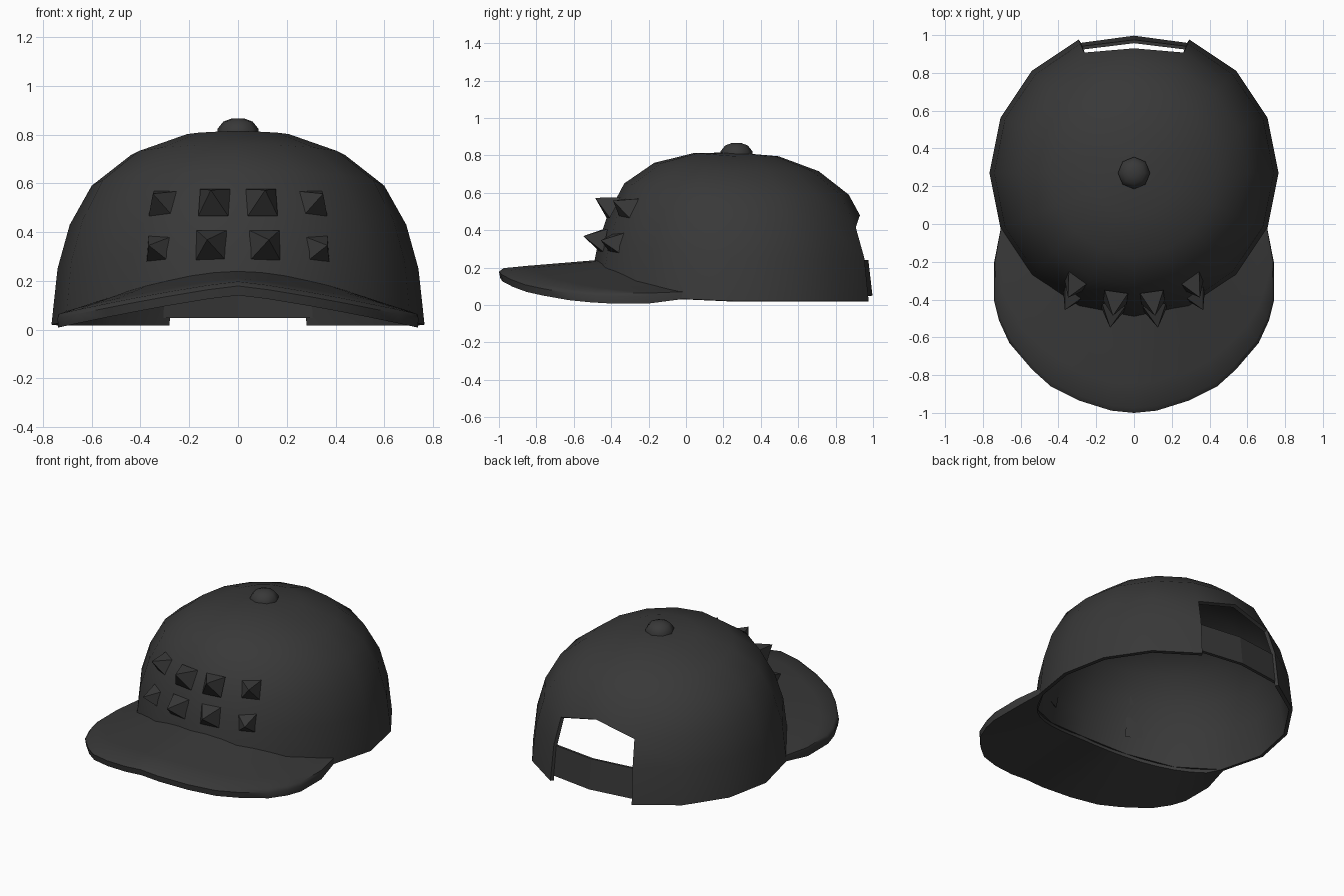
import bpy, bmesh, math
from mathutils import Vector

if "Cube" in bpy.data.objects:
    bpy.data.objects.remove(bpy.data.objects["Cube"])

CY = 0.27          # centre of the crown in y
N = 16             # sides of the crown

black = bpy.data.materials.new("charcoal fabric")
black.diffuse_color = (0.04, 0.04, 0.04, 1)
black.use_nodes = True
black.node_tree.nodes["Principled BSDF"].inputs["Base Color"].default_value = black.diffuse_color


def make(name, verts, faces, smooth=None, thick=0):
    me = bpy.data.meshes.new(name)
    bm = bmesh.new()
    vs = [bm.verts.new(v) for v in verts]
    for f in faces:
        bm.faces.new([vs[i] for i in f])
    bmesh.ops.delete(bm, geom=[v for v in bm.verts if not v.link_faces], context='VERTS')
    bmesh.ops.recalc_face_normals(bm, faces=bm.faces)
    bm.to_mesh(me)
    bm.free()
    ob = bpy.data.objects.new(name, me)
    bpy.context.collection.objects.link(ob)
    me.materials.append(black)
    bpy.ops.object.select_all(action='DESELECT')
    ob.select_set(True)
    bpy.context.view_layer.objects.active = ob
    if thick:
        m = ob.modifiers.new("thickness", 'SOLIDIFY')
        m.thickness, m.offset = thick, -1
        bpy.ops.object.modifier_apply(modifier=m.name)
    if smooth:
        bpy.ops.object.shade_smooth_by_angle(angle=math.radians(smooth))
    return ob


def arch(x):       # height of the brim where it meets the crown
    return 0.24 - 0.32 * abs(x) ** 1.7


# Crown: rings of (radius, height, extra height at the front)
rings = [(0.765, 0.02, 0), (0.74, 0.25, 0.08), (0.69, 0.43, 0.05), (0.60, 0.59, 0.06),
         (0.44, 0.715, 0.045), (0.225, 0.795, 0.018)]
verts, faces = [], []
for k, (r, z, lift) in enumerate(rings):
    for i in range(N):
        a = 2 * math.pi * i / N          # 0 = back, pi = front
        x, y = r * math.sin(a), CY + r * math.cos(a)
        h = z + lift * max(0, -math.cos(a))
        if k == 0 and math.cos(a) < -0.1:
            h = arch(x) - 0.03
        if k == 2:                       # arched top of the rear opening
            if i == 0:
                y, h = CY + 0.66, 0.48
            elif i in (1, N - 1):
                h = 0.415
        verts.append((x, y, h))
for k in range(len(rings) - 1):
    for i in range(N):
        if k < 2 and i in (0, N - 1):    # rear opening
            continue
        j = (i + 1) % N
        faces.append((k * N + i, k * N + j, (k + 1) * N + j, (k + 1) * N + i))
verts.append((0, CY, 0.815))
top = (len(rings) - 1) * N
faces += [(top + i, top + (i + 1) % N, len(verts) - 1) for i in range(N)]
make("crown", verts, faces, 40, 0.022)

# Brim: loft from the crown front to the outer outline, curved down at the sides
half = [(0.0, -1.0), (0.12, -0.988), (0.29, -0.935), (0.44, -0.86), (0.54, -0.77),
        (0.66, -0.63), (0.715, -0.51), (0.74, -0.41), (0.74, -0.2), (0.705, -0.02)]
outline = [(-x, y) for x, y in half[:0:-1]] + half
M = len(outline)
verts, faces = [], []


def brim_row(t, drop):
    for i, (ox, oy) in enumerate(outline):
        a = math.radians(67.5) * (2 * i / (M - 1) - 1)
        ix, iy = 0.745 * math.sin(a), CY - 0.745 * math.cos(a)
        zo = 0.197 - 0.19 * abs(ox) ** 1.2
        verts.append((ix + (ox - ix) * t, iy + (oy - iy) * t,
                      arch(ix) + (zo - arch(ix)) * t - drop * (1 if i not in (0, M - 1) else 0.7)))


rows = [(0, 0), (0.35, 0), (0.7, 0), (0.95, 0.002), (1, 0.018), (0.985, 0.057),
        (0.7, 0.057), (0.35, 0.057), (0, 0.057)]
for row in rows:
    brim_row(*row)
R = len(rows)
for k in range(R):
    n = (k + 1) % R
    for i in range(M - 1):
        faces.append((k * M + i, k * M + i + 1, n * M + i + 1, n * M + i))
faces.append([k * M for k in range(R)])
faces.append([k * M + M - 1 for k in range(R)])
make("brim", verts, faces, 45)

# Strap across the rear opening
verts = [(-0.31, 0.937, 0.24), (0, 0.975, 0.24), (0.31, 0.937, 0.24),
         (-0.31, 0.955, 0.05), (0, 0.997, 0.05), (0.31, 0.955, 0.05)]
make("rear_strap", verts, [(0, 3, 4, 1), (1, 4, 5, 2)], None, 0.018)

# Button on top: low domed cap with eight sides
verts, faces = [], []
prof = [(0.085, 0.79), (0.085, 0.822), (0.06, 0.853), (0.025, 0.866)]
for r, z in prof:
    for i in range(8):
        a = math.pi * i / 4
        verts.append((r * math.cos(a), CY + r * math.sin(a), z))
for k in range(len(prof) - 1):
    for i in range(8):
        j = (i + 1) % 8
        faces.append((k * 8 + i, k * 8 + j, k * 8 + 8 + j, k * 8 + 8 + i))
faces += [list(range(24, 32)), list(range(8))]
make("top_button", verts, faces, 60)


# Studs: flat-faced pyramids standing on the front of the crown
def stud(name, base, direction):
    c, n = Vector(base), Vector(direction).normalized()
    u = n.cross(Vector((0, 0, 1))).normalized()
    v = u.cross(n)
    s = 0.062
    pts = [c - n * 0.02 + u * s * p + v * s * q for p, q in ((-1, -1), (1, -1), (1, 1), (-1, 1))]
    make(name, pts + [c + n * 0.092],
         [(0, 1, 2, 3), (0, 1, 4), (1, 2, 4), (2, 3, 4), (3, 0, 4)])


for side, label in ((-1, "left"), (1, "right")):
    stud("upper_inner_stud_" + label, (side * 0.1, -0.405, 0.53), (side * 0.12, -0.85, 0.45))
    stud("lower_inner_stud_" + label, (side * 0.113, -0.46, 0.35), (side * 0.15, -0.97, 0.2))
    stud("upper_outer_stud_" + label, (side * 0.31, -0.315, 0.52), (side * 0.42, -0.8, 0.4))
    stud("lower_outer_stud_" + label, (side * 0.325, -0.375, 0.33), (side * 0.45, -0.88, 0.17))
